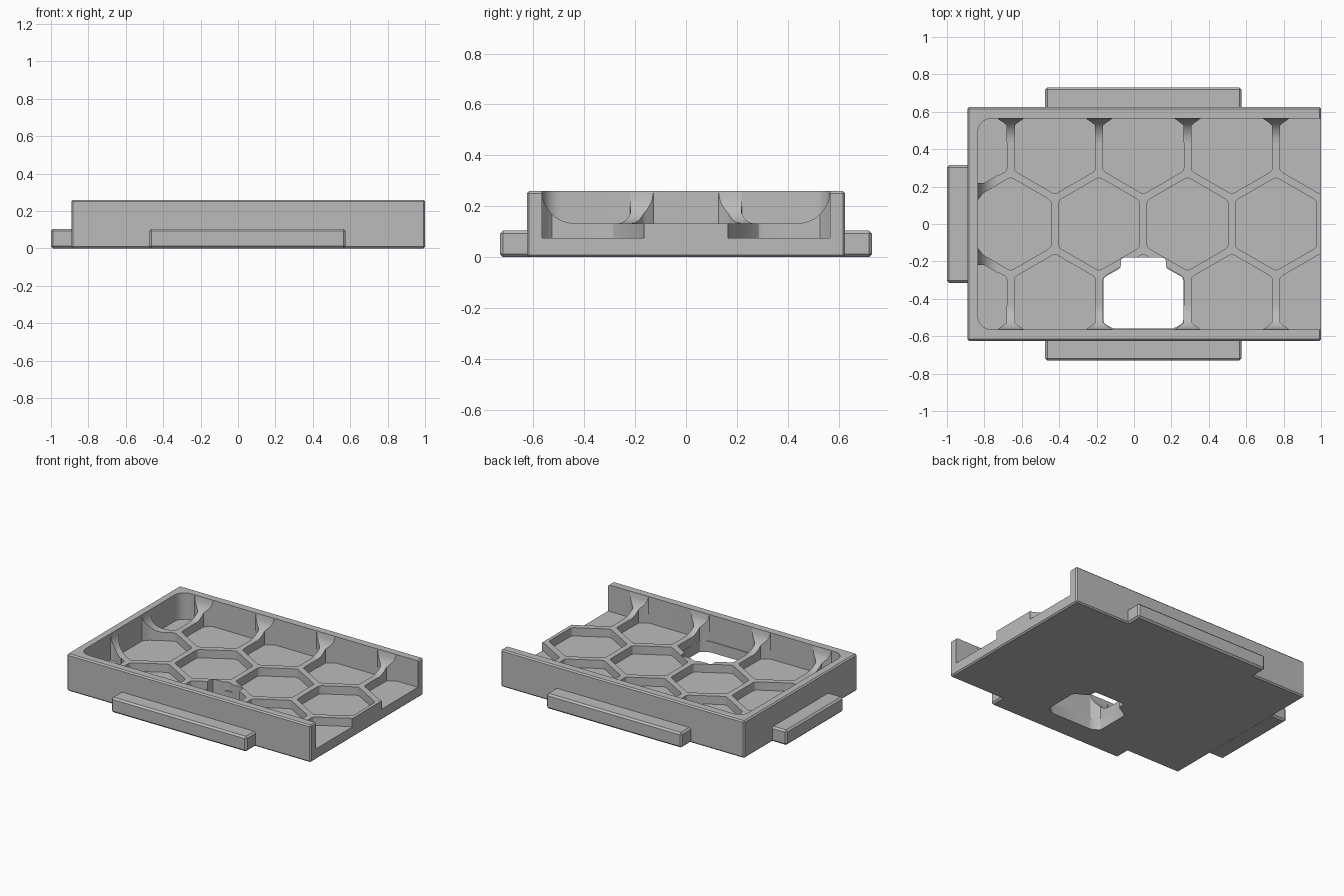
import bpy, bmesh, math
from mathutils import Vector

cube = bpy.data.objects.get("Cube")
if cube:
    bpy.data.objects.remove(cube, do_unlink=True)

grey = bpy.data.materials.new("plain grey")
grey.use_nodes = True
grey.diffuse_color = (0.5, 0.5, 0.5, 1)
grey.node_tree.nodes["Principled BSDF"].inputs["Base Color"].default_value = (0.5, 0.5, 0.5, 1)

WALL_X, WALL_Y = -0.835, 0.565   # inner wall faces
FLOOR, RIB, TOP = 0.075, 0.133, 0.26
PITCH = 0.473
ROW = PITCH * math.sqrt(3) / 2
X0 = 0.05                        # centre of the cell with the opening


def finish(name, bm):
    bmesh.ops.recalc_face_normals(bm, faces=bm.faces)
    mesh = bpy.data.meshes.new(name)
    bm.to_mesh(mesh)
    bm.free()
    mesh.materials.append(grey)
    obj = bpy.data.objects.new(name, mesh)
    bpy.context.collection.objects.link(obj)
    return obj


def add_prism(bm, pts, z0, z1, radius=0, segments=3):
    """Upright prism with rounded vertical edges."""
    low = [bm.verts.new((x, y, z0)) for x, y in pts]
    high = [bm.verts.new((x, y, z1)) for x, y in pts]
    bm.faces.new(low)
    bm.faces.new(high)
    n = len(pts)
    for i in range(n):
        j = (i + 1) % n
        bm.faces.new((low[i], low[j], high[j], high[i]))
    if radius:
        edges = [bm.edges.get((a, b)) for a, b in zip(low, high)]
        bmesh.ops.bevel(bm, geom=edges, offset=radius, segments=segments,
                        profile=0.5, affect='EDGES')


def prism(name, pts, z0, z1, radius=0, segments=3):
    bm = bmesh.new()
    add_prism(bm, pts, z0, z1, radius, segments)
    return finish(name, bm)


def rect(x0, x1, y0, y1):
    return [(x0, y0), (x1, y0), (x1, y1), (x0, y1)]


def box(name, x, y, z, bevel):
    bm = bmesh.new()
    add_prism(bm, rect(*x, *y), *z)
    bmesh.ops.bevel(bm, geom=bm.edges[:], offset=bevel, segments=1, affect='EDGES')
    return finish(name, bm)


def cut(obj, cutter):
    mod = obj.modifiers.new("cut", 'BOOLEAN')
    mod.operation = 'DIFFERENCE'
    mod.solver = 'EXACT'
    mod.object = cutter
    bpy.context.view_layer.objects.active = obj
    bpy.ops.object.modifier_apply(modifier=mod.name)


def ramp(name, foot, inward, across, half, flare):
    """Rib end that sweeps up the wall in a quarter curve and widens there."""
    bm = bmesh.new()
    rings = []
    radius = 0.13
    steps = [-0.01, 0] + [radius * (1 - math.cos(i * math.pi / 24)) for i in range(2, 13)]
    for d in steps:
        t = max(0, min(1, (radius - d) / radius))
        z = min(TOP - 0.004, RIB + (TOP - RIB) * (1 - math.sqrt(1 - t * t)))
        w = half + flare * max(0, 1 - max(d, 0) / 0.035)
        c = foot + inward * d
        a, b = c - across * w, c + across * w
        rings.append([bm.verts.new((p.x, p.y, h))
                      for p, h in ((a, 0.07), (b, 0.07), (b, z), (a, z))])
    for r, s in zip(rings, rings[1:]):
        for i in range(4):
            j = (i + 1) % 4
            bm.faces.new((r[i], r[j], s[j], s[i]))
    bm.faces.new(rings[0])
    bm.faces.new(rings[-1])
    return finish(name, bm)


# Tray with three walls, open on one end
tray = box("tray", (-0.89, 1), (-0.625, 0.625), (0, TOP), 0.009)
cavity = prism("cavity_cutter", rect(WALL_X, 1.2, -WALL_Y, WALL_Y), FLOOR, 0.4, 0.075, 6)
cut(tray, cavity)

# Honeycomb lattice on the floor
lattice = prism("honeycomb_ribs", rect(WALL_X - 0.005, 1, -WALL_Y - 0.005, WALL_Y + 0.005),
                FLOOR - 0.005, RIB)
bm = bmesh.new()
for row in (-1, 0, 1):
    for col in range(-2, 3):
        cx = X0 + (col + (0.5 if row == 0 else 0)) * PITCH
        r = 0.25
        hexagon = [(cx + r * math.sin(k * math.pi / 3), row * ROW + r * math.cos(k * math.pi / 3))
                   for k in range(6)]
        add_prism(bm, hexagon, 0.04, 0.2, 0.015, 2)
cells = finish("cell_cutter", bm)
cut(lattice, cells)

# Opening through one cell, with a squared notch towards the middle
half_outline = [(0.16, -0.56), (0.214, -0.53), (0.214, -0.287), (0.12, -0.235), (0.12, -0.18)]
outline = [(X0 + x, y) for x, y in half_outline]
outline += [(X0 - x, y) for x, y in reversed(half_outline)]
opening = prism("opening_cutter", outline, -0.1, 0.2, 0.015, 2)
cut(tray, opening)
cut(lattice, opening)
for helper in (cavity, cells, opening):
    bpy.data.objects.remove(helper, do_unlink=True)

# Curved rib ends against the walls
ramps = []
for side, label in ((-1, "front"), (1, "back")):
    for i in range(4):
        x = X0 + (i - 1.5) * PITCH
        ramps.append(ramp(f"{label}_rib_end_{i + 1}", Vector((x, side * WALL_Y)),
                          Vector((0, -side)), Vector((1, 0)), 0.022, 0.05))
    ramps.append(ramp(f"{label}_end_wall_rib_end", Vector((WALL_X, side * 0.174)),
                      Vector((math.cos(math.pi / 6), side * 0.5)), Vector((0, 1)), 0.026, 0.02))

# Tabs on the three walled sides
for side, label in ((-1, "front"), (1, "back")):
    box(f"{label}_tab", (-0.475, 0.575), sorted((side * 0.6, side * 0.73)), (0, 0.105), 0.012)
box("end_tab", (-1, -0.87), (-0.315, 0.315), (0, 0.105), 0.012)

# Smooth the curved pieces, keeping edges sharp
bpy.ops.object.select_all(action='DESELECT')
for obj in ramps + [tray, lattice]:
    obj.select_set(True)
bpy.context.view_layer.objects.active = tray
bpy.ops.object.shade_smooth_by_angle(angle=math.radians(25))
